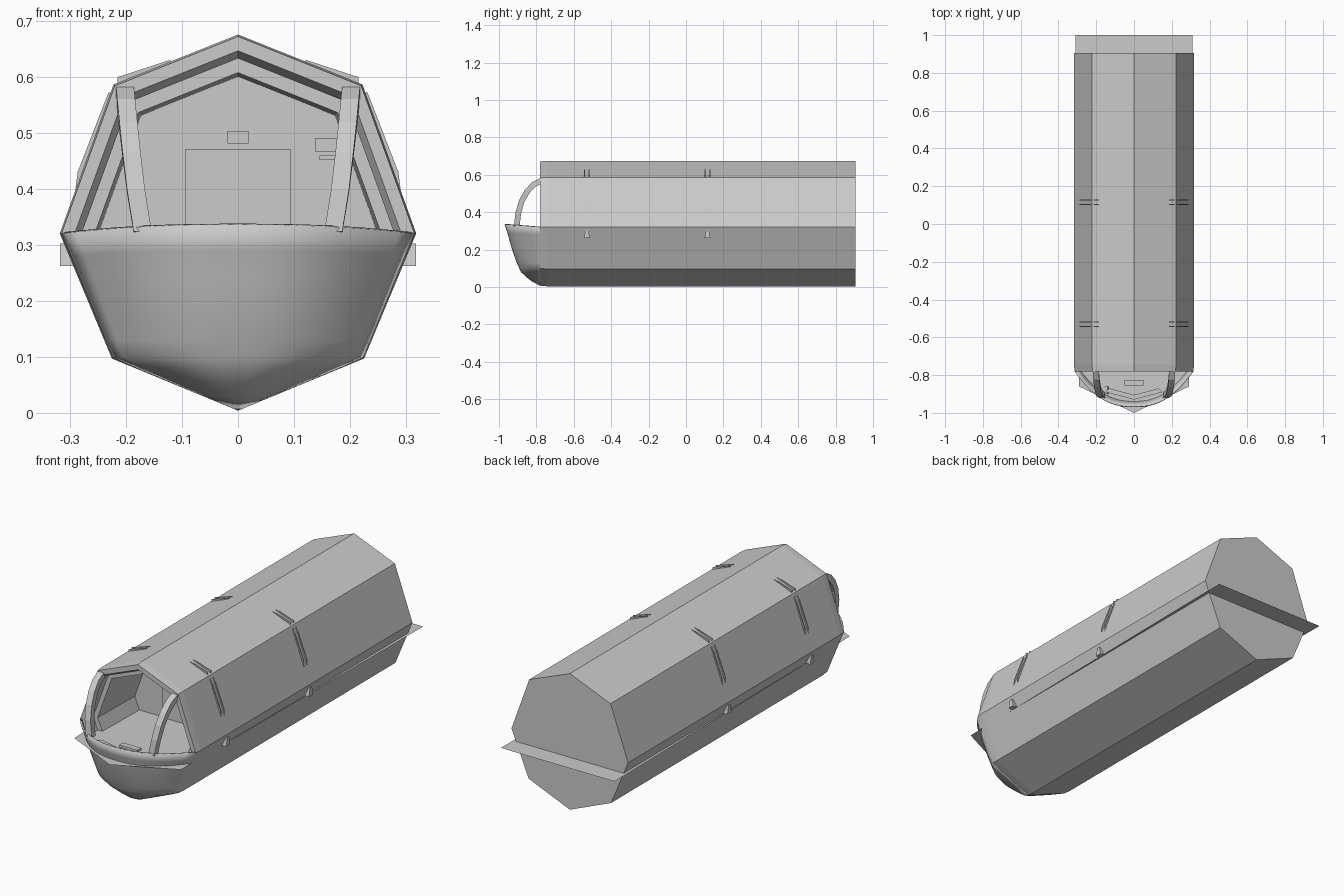
import bpy, math
from mathutils import Vector

if "Cube" in bpy.data.objects:
    bpy.data.objects.remove(bpy.data.objects["Cube"])

CZ = 0.335
HALF = [(0, 0.004), (0.225, 0.097), (0.318, 0.32), (0.222, 0.586), (0, 0.675)]
SECTION = HALF + [(-x, z) for x, z in HALF[3:0:-1]]


def make(name, verts, faces):
    me = bpy.data.meshes.new(name)
    me.from_pydata([tuple(v) for v in verts], [], faces)
    me.update()
    ob = bpy.data.objects.new(name, me)
    bpy.context.collection.objects.link(ob)
    return ob


def loft(name, rings, caps=(True, True)):
    n = len(rings[0])
    verts = [v for r in rings for v in r]
    faces = [(k*n + i, k*n + (i+1) % n, (k+1)*n + (i+1) % n, (k+1)*n + i)
             for k in range(len(rings)-1) for i in range(n)]
    if caps[0]:
        faces.append(tuple(reversed(range(n))))
    if caps[1]:
        faces.append(tuple(range((len(rings)-1)*n, len(rings)*n)))
    return make(name, verts, faces)


def prism(name, profile, y0, y1):
    """Extrude an x/z profile along y."""
    return loft(name, [[(x, y, z) for x, z in profile] for y in (y1, y0)])


def box(name, c, s):
    x, z = s[0]/2, s[2]/2
    p = [(c[0]-x, c[2]-z), (c[0]+x, c[2]-z), (c[0]+x, c[2]+z), (c[0]-x, c[2]+z)]
    return prism(name, p, c[1]-s[1]/2, c[1]+s[1]/2)


def interp(z, pts):
    for (a, za), (b, zb) in zip(pts, pts[1:]):
        if z <= zb:
            return a + (b-a)*(z-za)/(zb-za)
    return pts[-1][0]


# Octagonal hull with stepped open front and cabin bulkhead
steps = [(0.905, 1), (-0.745, 1), (-0.78, 0.99), (-0.78, 0.915), (-0.755, 0.875),
         (-0.73, 0.875), (-0.73, 0.80), (-0.45, 0.78)]
loft("hull", [[(x*s, y, CZ + (z-CZ)*s) for x, z in SECTION] for y, s in steps])

# Rounded bow: horizontal slices, fading from the hull section to the stem
reach = [(0, 0.007), (0.045, 0.03), (0.10, 0.075), (0.125, 0.13), (0.15, 0.20),
         (0.175, 0.28), (0.19, 0.32)]
levels = [0.007, 0.03, 0.055, 0.08, 0.099, 0.13, 0.165, 0.20, 0.24, 0.28, 0.32]
N = 24
verts, faces = [], []
for z in levels:
    w, f = interp(z, HALF[:3])*0.99, interp(z, reach)
    for i in range(N+1):
        t = 2*i/N - 1
        k = 1 - abs(t)**2.4
        lift = 0.015*k*max(0, (z-0.2)/0.12)
        verts.append((w*t, -0.78 - f*k, z + lift))
for r in range(len(levels)-1):
    for i in range(N):
        a = r*(N+1) + i
        faces.append((a, a+1, a+N+2, a+N+1))
bow = make("bow", verts, faces)
sol = bow.modifiers.new("thickness", 'SOLIDIFY')
sol.thickness, sol.offset = 0.008, -1
bpy.context.view_layer.objects.active = bow
bow.select_set(True)
bpy.ops.object.shade_smooth_by_angle(angle=math.radians(40))
bow.select_set(False)

# Thin flat deck that sticks out as a flange around the hull
make("deck_flange", [(x, y, 0.262) for x, y in
     [(0.31, 1), (-0.31, 1), (-0.291, -0.86), (0, -1), (0.291, -0.86)]], [(0, 1, 2, 3, 4)])

path = [(-0.775, 0.568), (-0.815, 0.548), (-0.85, 0.51), (-0.878, 0.46),
        (-0.897, 0.395), (-0.905, 0.322)]
for s, side in ((1, "right"), (-1, "left")):
    # Curved cockpit post
    rings = []
    for i, (y, z) in enumerate(path):
        a, b = path[max(i-1, 0)], path[min(i+1, len(path)-1)]
        d = Vector((0, b[0]-a[0], b[1]-a[1])).normalized()
        nrm = Vector((0, d.z, -d.y))*0.015
        x = 0.17 + 0.032*((z-0.322)/0.25)**0.8
        c, h = Vector((s*x, y, z)), Vector((0.016, 0, 0))
        rings.append([c-h-nrm, c+h-nrm, c+h+nrm, c-h+nrm])
    loft(side + "_cockpit_post", rings)

    # Paired rails on roof and side, and a lug under the widest edge
    for j, y in enumerate((-0.53, 0.115)):
        for k, dy in enumerate((-0.012, 0.012)):
            tag = f"{side}_{j}_{k}"
            prism("roof_rail_" + tag, [(s*0.12, 0.624), (s*0.12, 0.63),
                  (s*0.215, 0.599), (s*0.215, 0.585)], y+dy-0.003, y+dy+0.003)
            prism("side_rail_" + tag, [(s*0.225, 0.57), (s*0.231, 0.572),
                  (s*0.286, 0.43), (s*0.290, 0.40), (s*0.28, 0.40)], y+dy-0.003, y+dy+0.003)
        loft(f"lug_{side}_{j}", [
            [(s*0.285, y-0.016, 0.262), (s*0.318, y-0.016, 0.262),
             (s*0.318, y+0.016, 0.262), (s*0.285, y+0.016, 0.262)],
            [(s*0.300, y-0.008, 0.302), (s*0.318, y-0.008, 0.302),
             (s*0.318, y+0.008, 0.302), (s*0.300, y+0.008, 0.302)]])

    # Slanted inner cabin brace
    prism(side + "_cabin_brace", [(s*0.20, 0.50), (s*0.21, 0.51),
          (s*0.245, 0.40), (s*0.245, 0.37), (s*0.235, 0.37)], -0.62, -0.60)

# Cabin fittings: door, sign, control box, dashboard
box("cabin_door", (0, -0.452, 0.366), (0.19, 0.008, 0.207))
box("door_sign", (0, -0.452, 0.492), (0.038, 0.01, 0.022))
box("control_box", (0.165, -0.48, 0.478), (0.055, 0.06, 0.024))
box("control_shelf", (0.18, -0.48, 0.455), (0.07, 0.06, 0.008))
box("seat_bar", (0, -0.84, 0.285), (0.10, 0.03, 0.012))
dash = [(-0.15, -0.89), (0, -0.93), (0.15, -0.89), (0.13, -0.87), (0, -0.905), (-0.13, -0.87)]
loft("dashboard", [[(x, y, z) for x, y in dash] for z in (0.285, 0.30)])
# Small fin on the bow
prism("bow_fin", [(-0.168, 0.264), (-0.136, 0.267), (-0.14, 0.277)], -0.90, -0.86)

# Consistent outward normals
import bmesh
for ob in bpy.data.objects:
    if ob.name != "bow":
        bm = bmesh.new()
        bm.from_mesh(ob.data)
        bmesh.ops.recalc_face_normals(bm, faces=bm.faces)
        bm.to_mesh(ob.data)
        bm.free()
